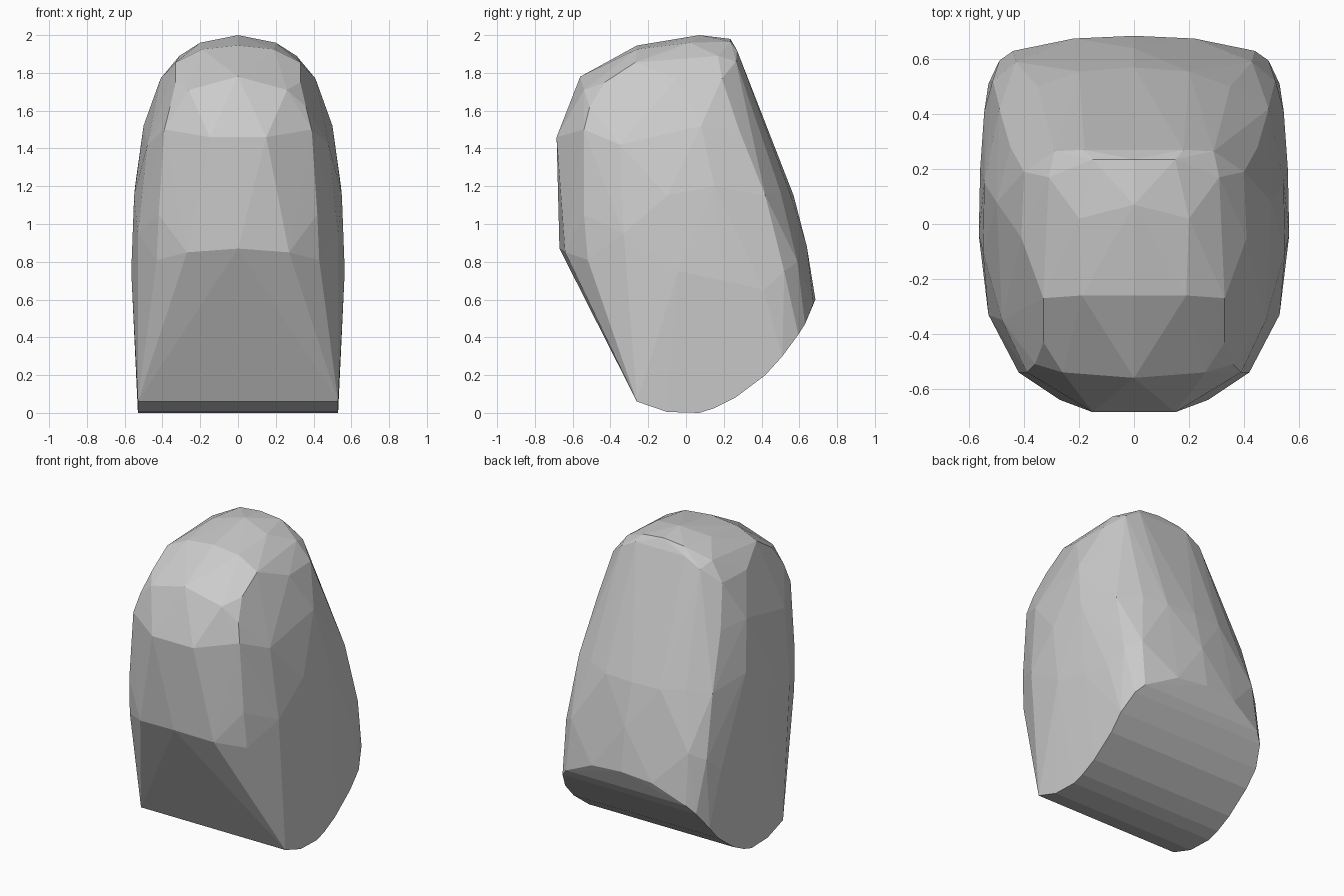
import bpy
import bmesh

# Half cross-sections of the faceted body (x >= 0), mirrored and wrapped in a hull
base = [(0.53, y, z) for y, z in [
    (-0.26, 0.06), (-0.10, 0.005), (0.07, 0.0), (0.15, 0.025),
    (0.26, 0.08), (0.42, 0.20)]]
back_rim = [(0.53, 0.51, 0.30), (0.49, 0.595, 0.415), (0.44, 0.63, 0.47),
            (0.22, 0.675, 0.58), (0, 0.685, 0.60)]
front = [(0, -0.67, 0.87), (0.27, -0.64, 0.85), (0.43, -0.52, 0.81),
         (0.42, -0.54, 1.05), (0.15, -0.685, 1.46), (0.39, -0.54, 1.50),
         (0.36, -0.51, 1.62), (0.26, -0.54, 1.71), (0, -0.56, 1.78)]
crown = [(0.33, -0.43, 1.75), (0.33, -0.27, 1.855), (0.19, -0.26, 1.925),
         (0, -0.26, 1.945), (0, 0.07, 2.0), (0.20, 0.02, 1.96),
         (0.15, 0.235, 1.965), (0, 0.235, 1.98), (0.31, 0.17, 1.89),
         (0.18, 0.27, 1.92), (0.29, 0.265, 1.86), (0.40, 0.19, 1.77)]
side = [(0.41, -0.05, 1.77), (0.50, 0.08, 1.52), (0.545, 0.15, 1.20),
        (0.55, -0.10, 1.15), (0.565, -0.04, 0.75), (0.56, 0.20, 0.70),
        (0.545, 0.41, 0.65), (0.53, -0.33, 0.95), (0.48, -0.35, 1.42)]
back = [(0.45, 0.28, 1.50), (0.49, 0.42, 1.15), (0.35, 0.50, 1.17),
        (0.20, 0.555, 1.15), (0, 0.57, 1.15), (0.515, 0.52, 0.75),
        (0.43, 0.59, 0.80), (0, 0.64, 0.88)]

bm = bmesh.new()
for x, y, z in base + back_rim + front + crown + side + back:
    for s in ((1, -1) if x else (1,)):
        bm.verts.new((s * x, y, z))
result = bmesh.ops.convex_hull(bm, input=bm.verts)
loose = [v for v in bm.verts if not v.link_faces]
bmesh.ops.delete(bm, geom=loose, context='VERTS')
bmesh.ops.recalc_face_normals(bm, faces=bm.faces)

# Flat-shaded solid body
mesh = bpy.data.meshes.new("faceted_body")
bm.to_mesh(mesh)
bm.free()
body = bpy.data.objects.new("faceted_body", mesh)
bpy.context.collection.objects.link(body)
